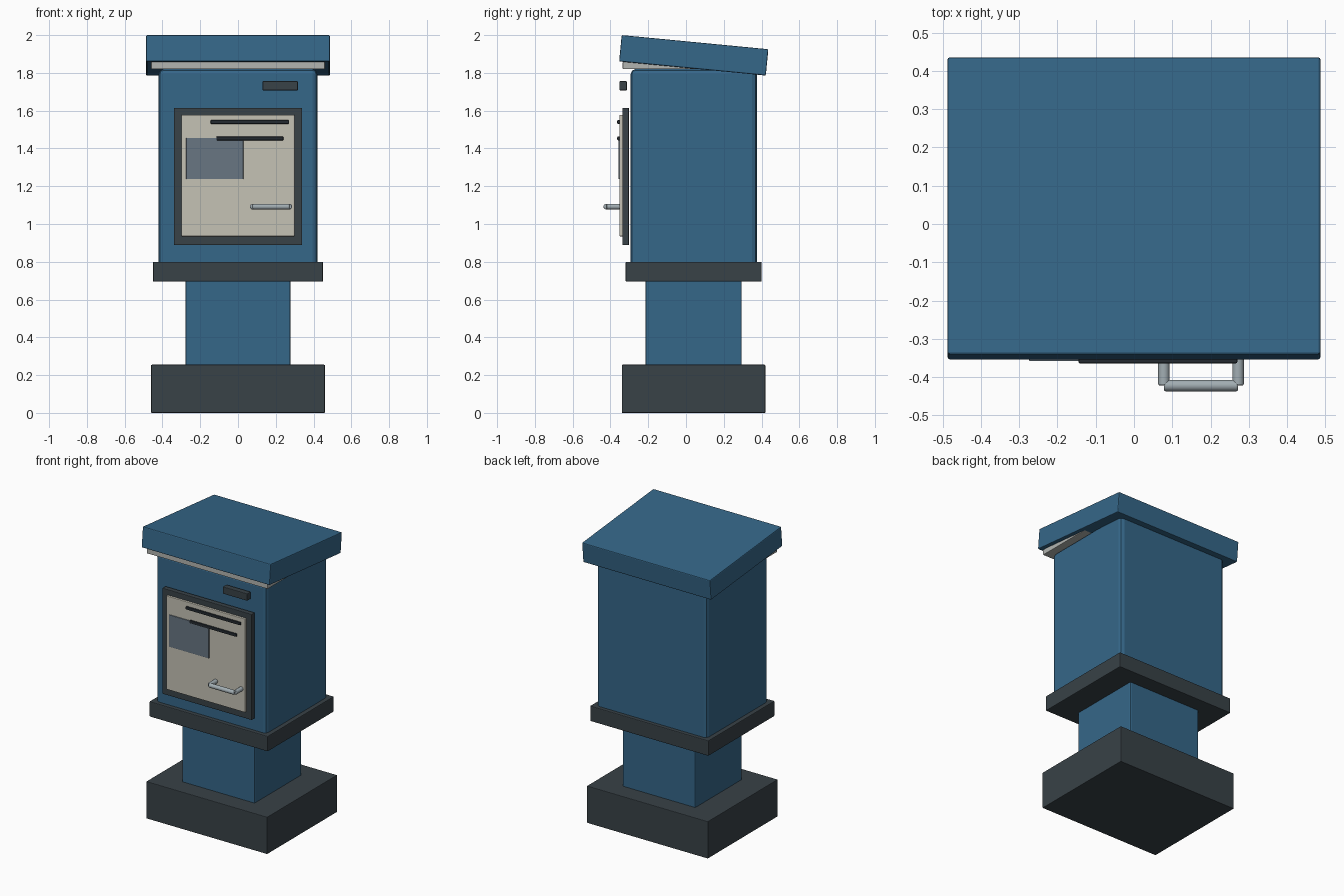
import bpy
import math
from mathutils import Vector

cube = bpy.data.objects.get("Cube")
if cube:
    bpy.data.objects.remove(cube, do_unlink=True)


def material(name, rgb):
    mat = bpy.data.materials.new(name)
    mat.use_nodes = True
    colour = (*rgb, 1.0)
    mat.diffuse_color = colour
    mat.node_tree.nodes["Principled BSDF"].inputs["Base Color"].default_value = colour
    return mat


BLUE = material("blue paint", (0.036, 0.135, 0.25))
DARK = material("dark grey", (0.04, 0.054, 0.063))
BLACK = material("near black", (0.017, 0.023, 0.03))
CREAM = material("cream panel", (0.56, 0.54, 0.46))
GLASS = material("grey blue glass", (0.14, 0.18, 0.225))
TRIM = material("light grey trim", (0.45, 0.46, 0.44))
METAL = material("handle metal", (0.36, 0.42, 0.45))


def finish(obj, name, mat, bevel, segments=2):
    obj.name = name
    obj.data.materials.append(mat)
    if bevel:
        mod = obj.modifiers.new("edge bevel", "BEVEL")
        mod.width = bevel
        mod.segments = segments
    return obj


def box(name, mat, x, y, z, bevel=0.004, tilt=0.0):
    """Box between the (low, high) limits on each axis."""
    centre = [(a + b) / 2 for a, b in (x, y, z)]
    bpy.ops.mesh.primitive_cube_add(size=1, location=centre)
    obj = bpy.context.object
    obj.scale = [b - a for a, b in (x, y, z)]
    bpy.ops.object.transform_apply(location=False, rotation=False, scale=True)
    obj.rotation_euler.x = tilt
    return finish(obj, name, mat, bevel)


def rod(name, mat, start, end, radius):
    """Round bar between two points, with softened ends."""
    start, end = Vector(start), Vector(end)
    axis = end - start
    bpy.ops.mesh.primitive_cylinder_add(vertices=16, radius=radius, depth=axis.length,
                                        location=(start + end) / 2)
    obj = bpy.context.object
    obj.rotation_euler = axis.to_track_quat("Z", "Y").to_euler()
    bpy.ops.object.shade_smooth_by_angle(angle=math.radians(35))
    return finish(obj, name, mat, radius * 0.3)


def wide(half):
    return (-half, half)


# Pedestal and cabinet
box("base_plinth", DARK, wide(0.46), (-0.34, 0.42), (0, 0.255))
box("pedestal", BLUE, wide(0.277), (-0.215, 0.295), (0.24, 0.72), 0.008)
box("collar", DARK, wide(0.45), (-0.32, 0.40), (0.695, 0.80), 0.005)
box("cabinet", BLUE, wide(0.42), (-0.293, 0.375), (0.75, 1.82), 0.026)

# Sloping roof with the level trim below it
box("roof_trim", TRIM, wide(0.46), (-0.335, 0.36), (1.82, 1.858))
box("roof", BLUE, wide(0.487), (-0.349, 0.431), (1.823, 1.963), 0.006,
    tilt=math.radians(-5.5))

# Door with window and slots
box("door_frame", DARK, wide(0.34), (-0.337, -0.302), (0.888, 1.615))
box("door_panel", CREAM, wide(0.299), (-0.352, -0.33), (0.935, 1.578))
box("door_window", GLASS, (-0.274, 0.028), (-0.358, -0.349), (1.237, 1.456), 0.002)
for name, x, z in (("upper_slot", (-0.145, 0.27), 1.54), ("lower_slot", (-0.115, 0.24), 1.453)):
    box(name, BLACK, x, (-0.364, -0.35), (z - 0.01, z + 0.01))
box("small_plate", DARK, (0.13, 0.317), (-0.352, -0.313), (1.707, 1.756))

# Handle
HANDLE_Z = 1.092
rod("handle_grip", METAL, (0.078, -0.422, HANDLE_Z), (0.272, -0.422, HANDLE_Z), 0.015)
for side, x in (("right", 0.078), ("left", 0.272)):
    rod(side + "_handle_post", METAL, (x, -0.422, HANDLE_Z), (x, -0.348, HANDLE_Z), 0.015)
